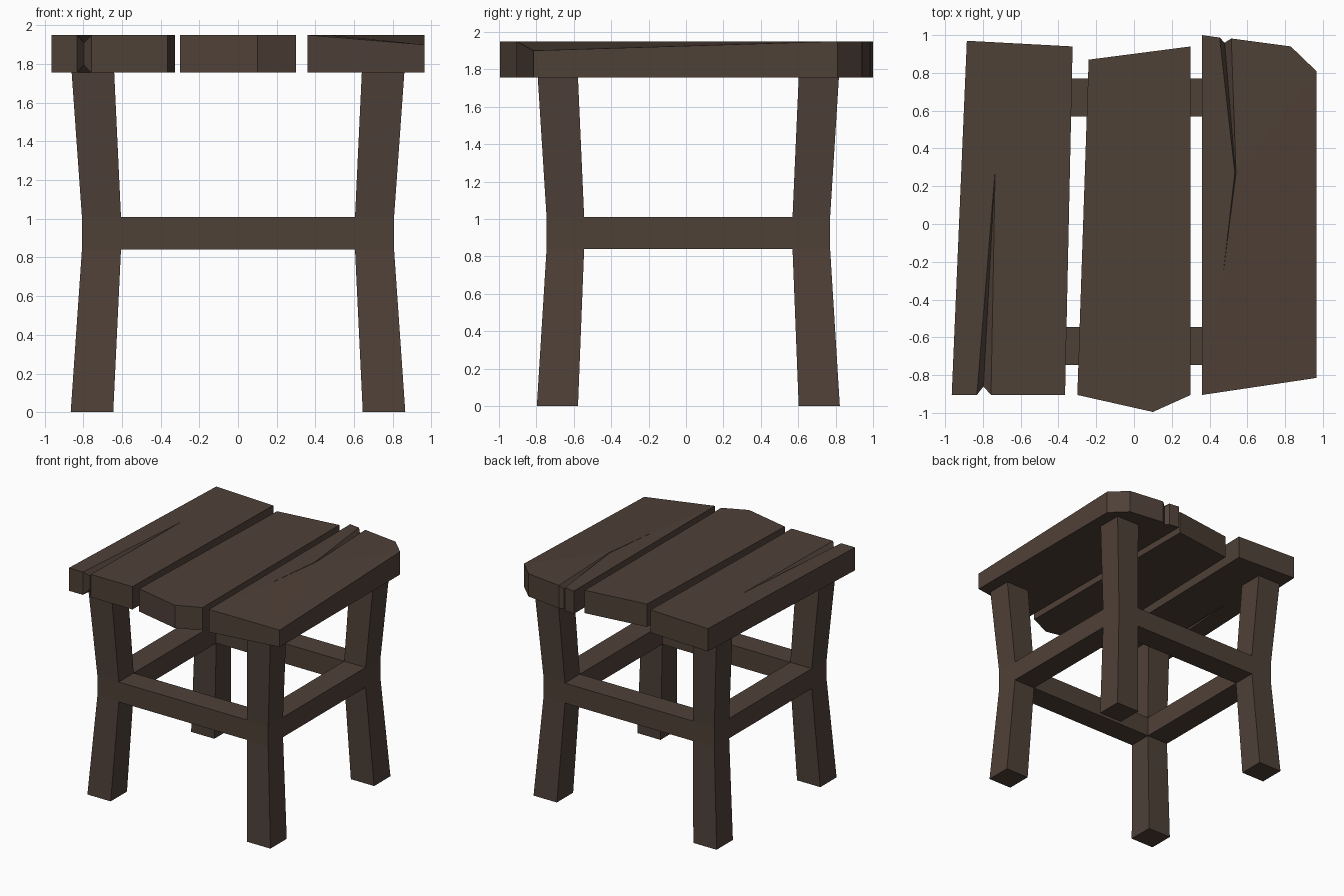
import bpy, bmesh
from mathutils import Vector

if "Cube" in bpy.data.objects:
    bpy.data.objects.remove(bpy.data.objects["Cube"])

wood = bpy.data.materials.new("dark_wood")
wood.diffuse_color = (0.078, 0.052, 0.039, 1)
wood.use_nodes = True
wood.node_tree.nodes["Principled BSDF"].inputs["Base Color"].default_value = wood.diffuse_color
Z0, Z1 = 1.755, 1.95


def finish(name, bm, loc=(0, 0, 0)):
    bmesh.ops.recalc_face_normals(bm, faces=bm.faces)
    me = bpy.data.meshes.new(name)
    bm.to_mesh(me)
    bm.free()
    me.materials.append(wood)
    ob = bpy.data.objects.new(name, me)
    ob.location = loc
    bpy.context.collection.objects.link(ob)
    return ob


def plank(name, outline, notch=None, path=(), digs=(0, 0), low=None):
    """Prism from an outline; a V crack runs from outline[notch] along path."""
    bm = bmesh.new()
    rings = []
    for z, dig in ((Z0, digs[0]), (Z1, -digs[1])):
        ring = [bm.verts.new((x, y, z)) for x, y in outline]
        rings.append(ring)
        rim = list(ring)
        if dig:
            ring[notch].co.z += dig
            tip = bm.verts.new((*path[-1], z))
            left, right, floor = [ring[notch - 1]], [ring[notch + 1]], [ring[notch]]
            for x, y in path[:-1]:
                left.append(bm.verts.new((x - 0.003, y, z)))
                right.append(bm.verts.new((x + 0.003, y, z)))
                floor.append(bm.verts.new((x, y, z + dig * 0.5)))
            # Sloping walls of the crack
            for side in (left, right):
                for i in range(len(side) - 1):
                    bm.faces.new((side[i], side[i + 1], floor[i + 1], floor[i]))
                bm.faces.new((side[-1], tip, floor[-1]))
            rim[notch:notch + 1] = left[1:] + [tip] + right[:0:-1]
        face = bm.faces.new(rim)
        if low is not None and z == Z1:
            bmesh.ops.triangulate(bm, faces=[face])
            ring[low].co.z -= 0.05
    n = len(outline)
    for i in range(n):
        j = (i + 1) % n
        bm.faces.new((rings[0][i], rings[0][j], rings[1][j], rings[1][i]))
    return finish(name, bm)


# Seat planks with rough-cut ends
plank("seat_plank_left",
      [(-.965, -.905), (-.832, -.905), (-.797, -.86), (-.757, -.905),
       (-.365, -.905), (-.325, .94), (-.885, .97)],
      notch=2, path=[(-.735, .29)], digs=(.04, .04))
plank("seat_plank_middle",
      [(-.30, -.905), (.10, -.995), (.30, -.905), (.30, .94), (-.24, .87)])
right = [(.36, -.905), (.965, -.815), (.965, .81), (.83, .94), (.515, .982),
         (.48, .96), (.453, .987), (.36, 1.0)]
# Walk this outline so the crack's left rim comes first
plank("seat_plank_right", right[::-1], notch=2,
      path=[(.537, .27), (.47, -.28)], digs=(0, .03), low=6)

# Leg frame: one quarter with half stretchers, mirrored on x and y
bm = bmesh.new()
sections = [(0, .645, .865, .59, .81), (.84, .605, .807, .557, .758),
            (1.01, .605, .807, .557, .758), (Z0, .64, .86, .59, .805)]
rings = [[bm.verts.new(p) for p in ((a, c, z), (b, c, z), (b, d, z), (a, d, z))]
         for z, a, b, c, d in sections]
bm.faces.new(rings[0])
bm.faces.new(rings[-1])
inner = []
for k in range(3):
    for i in range(4):
        j = (i + 1) % 4
        f = bm.faces.new((rings[k][i], rings[k][j], rings[k + 1][j], rings[k + 1][i]))
        if k == 1 and i in (0, 3):
            inner.append((f, 1 if i == 0 else 0))
# Half stretchers drawn out from the inner faces to the mirror planes
for f, axis in inner:
    old = list(f.verts)
    new = []
    for v in old:
        co = Vector(v.co)
        co[axis] = 0
        new.append(bm.verts.new(co))
    bm.faces.remove(f)
    for i in range(4):
        j = (i + 1) % 4
        bm.faces.new((old[i], old[j], new[j], new[i]))
frame = finish("leg_frame", bm, (0, .0125, 0))
mod = frame.modifiers.new("mirror", 'MIRROR')
mod.use_axis = (True, True, False)
